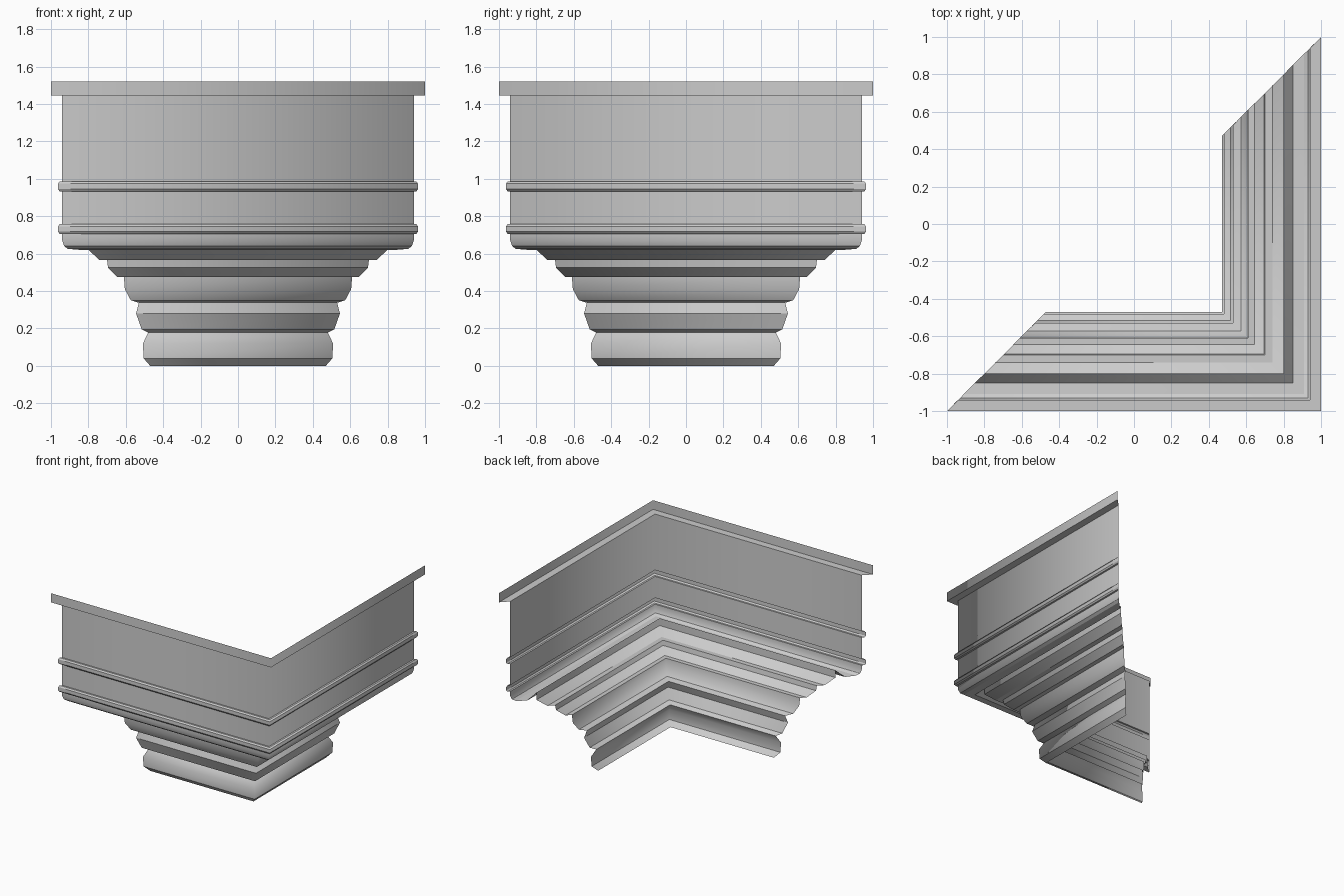
import bpy
import bmesh
import math

cube = bpy.data.objects.get("Cube")
if cube:
    bpy.data.objects.remove(cube, do_unlink=True)

grey = bpy.data.materials.new("plain_grey")
grey.use_nodes = True
grey.diffuse_color = (0.6, 0.6, 0.6, 1)
grey.node_tree.nodes["Principled BSDF"].inputs["Base Color"].default_value = (0.6, 0.6, 0.6, 1)


def sweep(name, profile):
    """Sweep an open (offset, height) profile, top to bottom, round one mitred corner."""
    bm = bmesh.new()
    rows = [[bm.verts.new((sx * d, sy * d, z)) for sx, sy in ((-1, -1), (1, -1), (1, 1))]
            for d, z in profile]
    for top, low in zip(rows, rows[1:]):
        for j in range(2):
            face = bm.faces.new((low[j], low[j + 1], top[j + 1], top[j]))
            face.smooth = True
    bm.normal_update()
    # Crisp moulding lines; the mitre itself stays softly shaded
    for row in rows:
        for a, b in zip(row, row[1:]):
            edge = bm.edges.get((a, b))
            if len(edge.link_faces) == 2:
                edge.smooth = edge.calc_face_angle() < math.radians(30)
    mesh = bpy.data.meshes.new(name)
    bm.to_mesh(mesh)
    bm.free()
    mesh.materials.append(grey)
    obj = bpy.data.objects.new(name, mesh)
    bpy.context.collection.objects.link(obj)
    return obj


def bead(name, z, wall=0.94, out=0.962, half=0.026):
    """Rounded strip standing proud of the wall."""
    sweep(name, [(wall, z + half), (out - 0.008, z + half), (out, z + half * 0.55),
                 (out, z - half * 0.55), (out - 0.008, z - half), (wall, z - half)])


# Top lip and its underside
sweep("top_lip", [(1, 1.52), (1, 1.445), (0.94, 1.445)])

# Tall wall, interrupted by two beads
sweep("upper_wall", [(0.94, 1.445), (0.94, 0.985)])
bead("upper_bead", 0.959)
sweep("middle_wall", [(0.94, 0.933), (0.94, 0.757)])
bead("lower_bead", 0.731)

# Rounded wall foot with a drip groove behind it
sweep("wall_foot", [(0.94, 0.705), (0.94, 0.67), (0.93, 0.64), (0.91, 0.625),
                    (0.85, 0.62), (0.80, 0.68), (0.80, 0.62)])

# Stepped corbel courses
sweep("upper_course", [(0.80, 0.62), (0.74, 0.565), (0.70, 0.565),
                       (0.695, 0.525), (0.645, 0.475), (0.61, 0.475)])
sweep("middle_course", [(0.61, 0.475), (0.605, 0.41), (0.573, 0.35), (0.53, 0.337)])
sweep("lower_course", [(0.53, 0.337), (0.545, 0.28), (0.515, 0.195), (0.48, 0.177)])
sweep("bottom_course", [(0.48, 0.177), (0.508, 0.12), (0.505, 0.04), (0.47, 0)])
